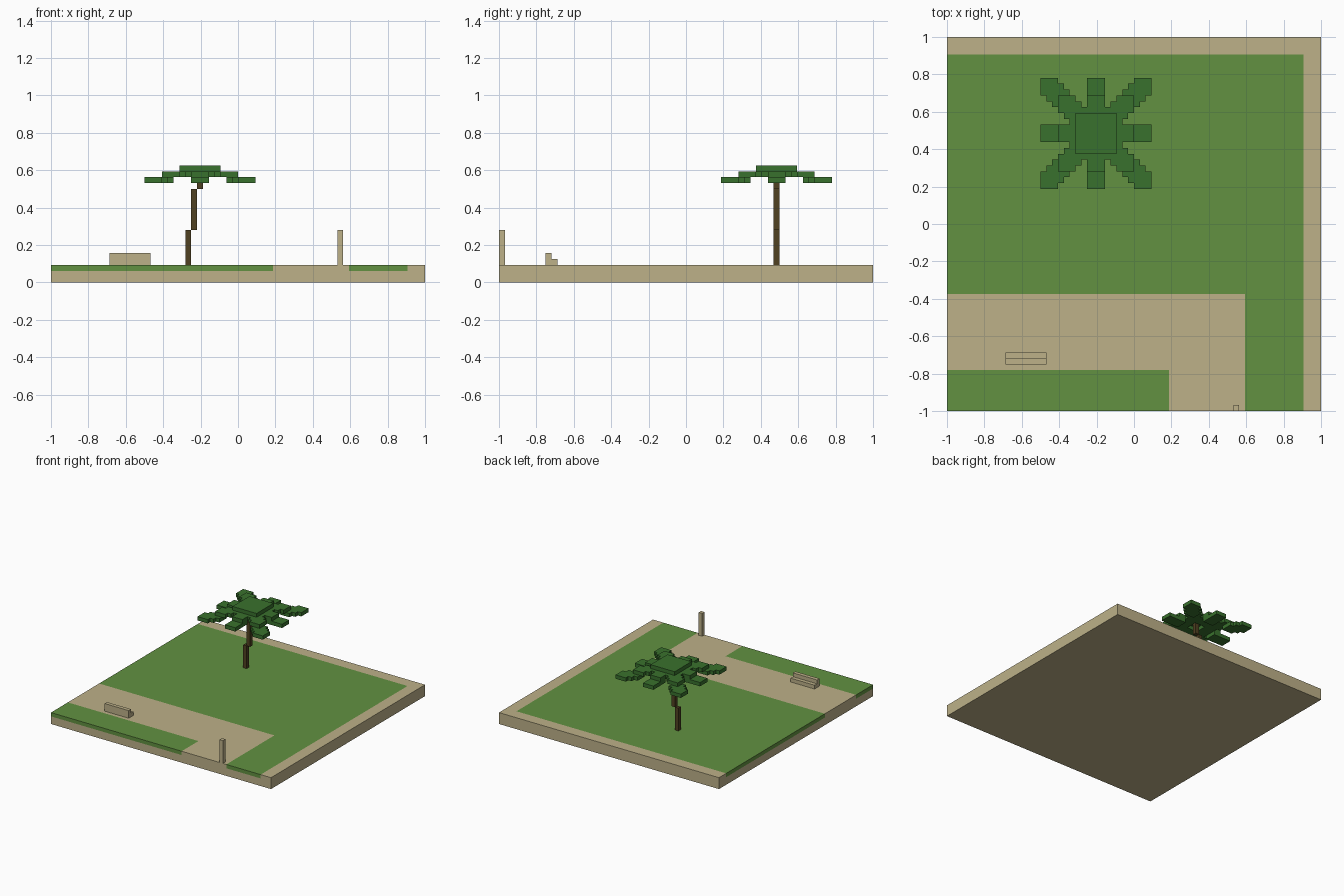
import bpy
import bmesh
from mathutils import Vector

U = 1 / 32  # edge length of one block

default = bpy.data.objects.get("Cube")
if default:
    bpy.data.objects.remove(default, do_unlink=True)


def material(name, rgb):
    colour = [(c / 255 / 12.92) if c < 11 else ((c / 255 + 0.055) / 1.055) ** 2.4 for c in rgb]
    mat = bpy.data.materials.new(name)
    mat.use_nodes = True
    mat.diffuse_color = (*colour, 1)
    mat.node_tree.nodes["Principled BSDF"].inputs["Base Color"].default_value = (*colour, 1)
    return mat


sand = material("sand", (189, 177, 137))
grass = material("grass", (98, 145, 65))
leaf = material("leaf", (57, 113, 45))
bark = material("bark", (80, 65, 33))


def finish(name, bm, *mats):
    bmesh.ops.recalc_face_normals(bm, faces=bm.faces)
    mesh = bpy.data.meshes.new(name)
    bm.to_mesh(mesh)
    bm.free()
    for mat in mats:
        mesh.materials.append(mat)
    obj = bpy.data.objects.new(name, mesh)
    bpy.context.collection.objects.link(obj)
    return obj


def block(bm, low, high):
    """Add a box between two corners given in block units."""
    verts = bmesh.ops.create_cube(bm, size=1)["verts"]
    low, high = Vector(low), Vector(high)
    for v in verts:
        v.co = ((low + high) / 2 + v.co * (high - low)) * U


def box(name, low, high, mat):
    bm = bmesh.new()
    block(bm, low, high)
    return finish(name, bm, mat)


# Ground slab, cut along the borders of the lawn and the path
bm = bmesh.new()
block(bm, (-32, -32, 0), (32, 32, 3))
cuts = {(1, 0, 0): (6, 19, 29), (0, 1, 0): (-25, -12, 29), (0, 0, 1): (2,)}
for axis, places in cuts.items():
    for place in places:
        bmesh.ops.bisect_plane(bm, geom=bm.verts[:] + bm.edges[:] + bm.faces[:],
                               plane_co=Vector(axis) * place * U, plane_no=axis)
for face in bm.faces:
    x, y, z = face.calc_center_median() / U
    lawn = x < 29 and y < 29 and z > 2
    path = x < 19 and y < -12 and (y > -25 or x > 6)
    face.material_index = int(lawn and not path)
finish("ground", bm, sand, grass)

# Bench: seat and taller back
box("bench_back", (-22, -24, 3), (-15, -23, 5), sand)
box("bench_seat", (-22, -23, 3), (-15, -22, 4), sand)

# Gate post
box("post", (17, -32, 3), (18, -31, 9), sand)

# Palm trunk, stepping sideways as it rises
levels = (3, 9, 16, 19)
for i, name in enumerate(("trunk_lower", "trunk_middle", "trunk_upper")):
    box(name, (i - 9, 15, levels[i]), (i - 8, 16, levels[i + 1]), bark)


def fronds(name, steps, z):
    """Sweep a three-block square outward in eight directions, keep the outer skin."""
    near = (-1, 0, 1)
    cells = {(dx * s + i, dy * s + j)
             for dx in near for dy in near if dx or dy
             for s in steps for i in near for j in near}
    bm = bmesh.new()
    for cx, cy in cells:
        x, y = cx - 7, cy + 15
        quads = [[(x, y, h), (x + 1, y, h), (x + 1, y + 1, h), (x, y + 1, h)]
                 for h in (z, z + 1)]
        for dx, dy in ((1, 0), (-1, 0), (0, 1), (0, -1)):
            if (cx + dx, cy + dy) not in cells:
                if dx:
                    side = x + (dx > 0)
                    a, b = (side, y), (side, y + 1)
                else:
                    side = y + (dy > 0)
                    a, b = (x, side), (x + 1, side)
                quads.append([(*a, z), (*b, z), (*b, z + 1), (*a, z + 1)])
        for quad in quads:
            bm.faces.new([bm.verts.new(Vector(p) * U) for p in quad])
    bmesh.ops.remove_doubles(bm, verts=bm.verts, dist=U / 10)
    bmesh.ops.recalc_face_normals(bm, faces=bm.faces)
    return finish(name, bm, leaf)


# Palm crown: drooping tips, inner fronds and a square cap
fronds("outer_fronds", (6, 7, 8), 17)
fronds("inner_fronds", (3, 4, 5), 18)
box("crown_cap", (-10, 12, 19), (-3, 19, 20), leaf)
